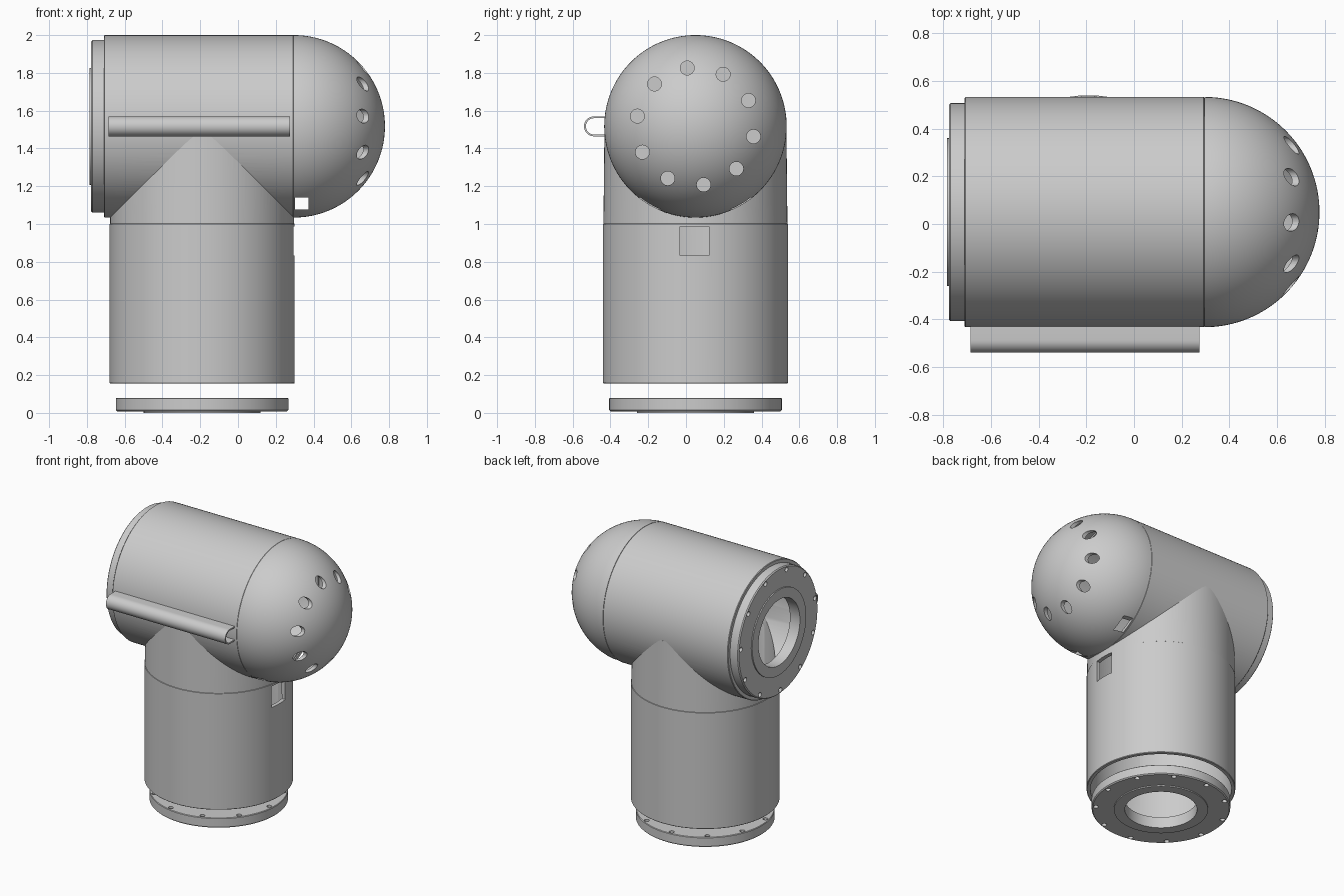
import bpy, bmesh
from math import pi, sin, cos, radians
from mathutils import Matrix, Vector

cube = bpy.data.objects.get("Cube")
if cube:
    bpy.data.objects.remove(cube, do_unlink=True)

grey = bpy.data.materials.new("light_grey")
grey.use_nodes = True
grey.diffuse_color = (0.6, 0.6, 0.6, 1)
grey.node_tree.nodes["Principled BSDF"].inputs["Base Color"].default_value = (0.6, 0.6, 0.6, 1)

# Shared layout: barrel along x, column along z
YC, ZC, XC = 0.05, 1.517, -0.19
R, WALL = 0.483, 0.023
DOME_X, BARREL_X = 0.295, -0.71
UPRIGHT = Matrix.Translation((XC, YC, 0))
SIDEWAYS = Matrix.Translation((0, YC, ZC)) @ Matrix.Rotation(pi / 2, 4, 'Y')


def make(name, bm, matrix=Matrix()):
    bmesh.ops.transform(bm, matrix=matrix, verts=bm.verts)
    bmesh.ops.recalc_face_normals(bm, faces=bm.faces)
    mesh = bpy.data.meshes.new(name)
    bm.to_mesh(mesh)
    bm.free()
    mesh.materials.append(grey)
    obj = bpy.data.objects.new(name, mesh)
    bpy.context.collection.objects.link(obj)
    return obj


def lathe(name, profile, matrix, closed=True):
    """Revolve (radius, height) points about local z."""
    bm = bmesh.new()
    verts = [bm.verts.new((r, 0, h)) for r, h in profile]
    pairs = list(zip(verts, verts[1:]))
    if closed:
        pairs.append((verts[-1], verts[0]))
    edges = [bm.edges.new(p) for p in pairs]
    bmesh.ops.spin(bm, geom=verts + edges, axis=(0, 0, 1), cent=(0, 0, 0),
                   steps=128, angle=2 * pi)
    bmesh.ops.remove_doubles(bm, verts=bm.verts, dist=1e-5)
    return make(name, bm, matrix)


def rods(name, spots, radius, h0, h1, matrix, segments=24):
    """Cylinders parallel to local z at the given (x, y) spots."""
    bm = bmesh.new()
    for x, y in spots:
        bmesh.ops.create_cone(bm, cap_ends=True, segments=segments, radius1=radius,
                              radius2=radius, depth=h1 - h0,
                              matrix=Matrix.Translation((x, y, (h0 + h1) / 2)))
    return make(name, bm, matrix)


def box(name, low, high):
    low, high = Vector(low), Vector(high)
    bm = bmesh.new()
    bmesh.ops.create_cube(bm, size=1, matrix=Matrix.Translation((low + high) / 2)
                          @ Matrix.Diagonal((*(high - low), 1)))
    return make(name, bm)


def ring(count, radius, start):
    angles = [radians(start) + 2 * pi * i / count for i in range(count)]
    return [(radius * cos(a), radius * sin(a)) for a in angles]


def select(obj):
    bpy.ops.object.select_all(action='DESELECT')
    obj.select_set(True)
    bpy.context.view_layer.objects.active = obj


def cut(obj, *cutters):
    select(obj)
    for cutter in cutters:
        cutter.hide_render = True
        mod = obj.modifiers.new("cut", 'BOOLEAN')
        mod.operation, mod.solver, mod.object = 'DIFFERENCE', 'EXACT', cutter
        bpy.ops.object.modifier_apply(modifier=mod.name)
        bpy.data.objects.remove(cutter, do_unlink=True)


def smooth(obj):
    select(obj)
    bpy.ops.object.shade_smooth_by_angle(angle=radians(30))


# Barrel: open tube, bored where the column meets it
inner = R - WALL
barrel = lathe("barrel", [(inner - 0.01, BARREL_X), (R - 0.004, BARREL_X), (R, BARREL_X + 0.004),
                          (R, DOME_X - 0.003), (R - 0.004, DOME_X),
                          (inner - 0.01, DOME_X)], SIDEWAYS)
cut(barrel, rods("column_bore", [(0, 0)], inner, 0.5, 1.45, UPRIGHT, 128))

# Dome: hollow hemisphere with a ring of holes and a drain slot
steps = 32
arc = [pi / 2 * i / steps for i in range(steps + 1)]
outer_arc = [(R * sin(a), DOME_X + R * cos(a)) for a in arc]
inner_arc = [(inner * sin(a), DOME_X + inner * cos(a)) for a in reversed(arc)]
dome = lathe("dome", outer_arc + inner_arc, SIDEWAYS, closed=False)
cut(dome,
    rods("dome_holes", ring(10, 0.312, 188), 0.037, 0.4, 1.0, SIDEWAYS),
    box("dome_slot", (0.303, -1, 1.078), (0.373, 1, 1.14)))

# Column: tube with a narrower neck, saddled to the barrel
column = lathe("column", [(0.465, 0.155), (0.486, 0.155), (0.49, 0.159), (0.49, 1.0),
                          (0.487, 1.002), (0.482, 1.48), (0.46, 1.48)], UPRIGHT)
cut(column,
    rods("barrel_bore", [(0, 0)], inner, -1.2, 1.0, SIDEWAYS, 128),
    box("window", (0.1, -0.032, 0.832), (0.5, 0.122, 0.986)))


# End flanges: rings with a raised lip and bolt holes
def flange(name, matrix, start):
    obj = lathe(name, [(0.238, 0), (0.31, 0), (0.31, 0.008), (0.45, 0.008), (0.457, 0.015),
                       (0.457, 0.076), (0.453, 0.08), (0.238, 0.08)], matrix)
    cut(obj, rods(name + "_bolts", ring(11, 0.43, start), 0.017, -0.1, 0.2, matrix, 16))
    return obj


bottom_flange = flange("bottom_flange", UPRIGHT, 225)
end_flange = flange("end_flange", SIDEWAYS @ Matrix.Translation((0, 0, -0.785)), 193)


# Front rail: thin U-shaped channel
def channel_side(radius):
    bend = [pi / 2 + pi * i / 16 for i in range(17)]
    return ([(-0.425, radius)] + [(-0.487 + radius * cos(a), radius * sin(a)) for a in bend]
            + [(-0.425, -radius)])


bm = bmesh.new()
outline = channel_side(0.053) + channel_side(0.043)[::-1]
face = bm.faces.new([bm.verts.new((-0.685, y, ZC + z)) for y, z in outline])
extruded = bmesh.ops.extrude_face_region(bm, geom=[face], use_keep_orig=True)
bmesh.ops.translate(bm, vec=(0.96, 0, 0),
                    verts=[g for g in extruded["geom"] if isinstance(g, bmesh.types.BMVert)])
rail = make("front_rail", bm)

for part in (barrel, dome, column, bottom_flange, end_flange, rail):
    smooth(part)
